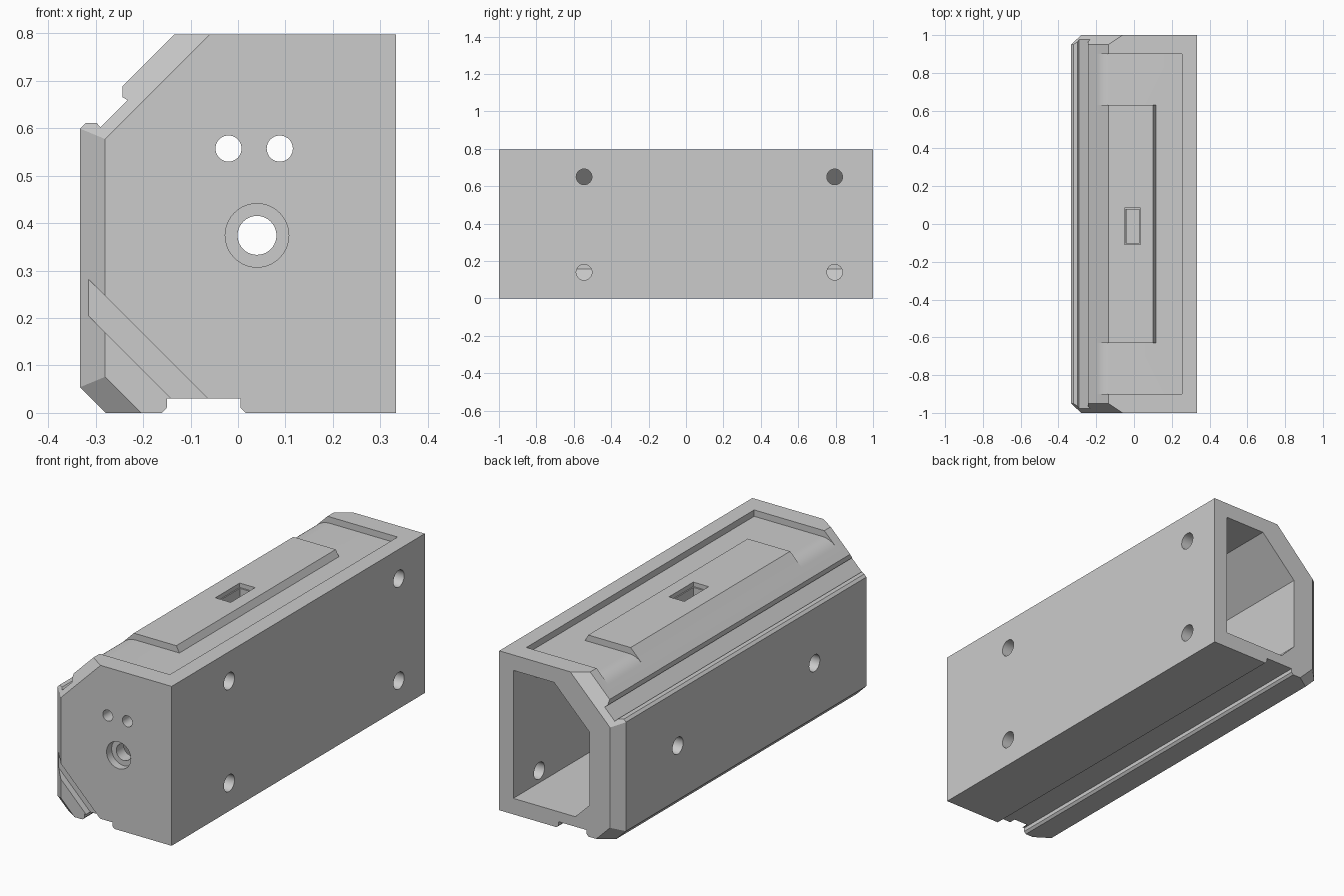
import bpy, bmesh, math
from mathutils import Vector, Matrix

if "Cube" in bpy.data.objects:
    bpy.data.objects.remove(bpy.data.objects["Cube"])

grey = bpy.data.materials.new("light_grey")
grey.diffuse_color = (0.6, 0.6, 0.6, 1)
grey.use_nodes = True
grey.node_tree.nodes["Principled BSDF"].inputs["Base Color"].default_value = grey.diffuse_color


def finish(bm, name):
    bmesh.ops.recalc_face_normals(bm, faces=bm.faces[:])
    me = bpy.data.meshes.new(name)
    bm.to_mesh(me)
    bm.free()
    me.materials.append(grey)
    ob = bpy.data.objects.new(name, me)
    bpy.context.collection.objects.link(ob)
    return ob


def prism_bm(profile, y0, y1):
    """Closed x-z profile extruded along y."""
    bm = bmesh.new()
    face = bm.faces.new([bm.verts.new((x, y0, z)) for x, z in profile])
    ext = bmesh.ops.extrude_face_region(bm, geom=[face])["geom"]
    verts = [g for g in ext if isinstance(g, bmesh.types.BMVert)]
    bmesh.ops.translate(bm, verts=verts, vec=(0, y1 - y0, 0))
    return bm


def prism(name, profile, y0, y1):
    return finish(prism_bm(profile, y0, y1), name)


def box(name, x0, x1, y0, y1, z0, z1):
    return prism(name, [(x0, z0), (x1, z0), (x1, z1), (x0, z1)], y0, y1)


def cylinder(name, center, radius, length, axis):
    bm = bmesh.new()
    turn = Matrix.Rotation(math.pi / 2, 4, 'Y' if axis == 'x' else 'X')
    bmesh.ops.create_cone(bm, cap_ends=True, segments=40, radius1=radius,
                          radius2=radius, depth=length,
                          matrix=Matrix.Translation(center) @ turn)
    return finish(bm, name)


def cut(target, cutter):
    """Subtract the cutter from the target, then discard it."""
    cutter.hide_render = True
    mod = target.modifiers.new("cut", 'BOOLEAN')
    mod.operation = 'DIFFERENCE'
    mod.solver = 'EXACT'
    mod.object = cutter
    bpy.context.view_layer.objects.active = target
    bpy.ops.object.modifier_apply(modifier=mod.name)
    bpy.data.objects.remove(cutter)


# Housing block with bevelled left-hand corners
TOP = 0.797
bm = prism_bm([(0.333, 0), (0.333, TOP), (-0.135, TOP), (-0.333, 0.599),
               (-0.333, 0.054), (-0.279, 0)], -1, 1)

# Chamfers where the three left-hand facets meet both ends
h = math.sqrt(0.5)
for px, pz, nx, nz in [(-0.135, TOP, -h, h), (-0.333, 0.3, -1, 0),
                       (-0.279, 0, -h, -h)]:
    for s in (-1, 1):
        res = bmesh.ops.bisect_plane(
            bm, geom=bm.verts[:] + bm.edges[:] + bm.faces[:],
            plane_co=(px, 0.95 * s, pz),
            plane_no=Vector((nx * 0.05, s * 0.053, nz * 0.05)).normalized(),
            clear_outer=True)
        bmesh.ops.holes_fill(bm, edges=[e for e in bm.edges if e.is_boundary], sides=0)
housing = finish(bm, "housing")

# Hollow interior, open at the back
cut(housing, prism("cavity", [(0.255, 0.08), (0.255, 0.72), (0.03, 0.72),
                              (-0.165, 0.525), (-0.165, 0.157), (-0.088, 0.08)],
                   -0.9, 1.1))

# Top pocket with a rounded run-out onto the slanted facet
a, corner, b = Vector((-0.12, 0.765)), Vector((-0.167, 0.765)), Vector((-0.2, 0.732))
curve = [a * (1 - t) ** 2 + corner * 2 * t * (1 - t) + b * t * t
         for t in [i / 8 for i in range(9)]]
pocket = prism("pocket", [(0.253, 0.9), (0.253, 0.765)] + [tuple(p) for p in curve]
               + [(-0.22, 0.722), (-0.3, 0.9)], -0.9, 0.9)
# Raised plate left standing in the pocket
cut(pocket, prism("plate_keep", [(0.125, 0.75), (0.034, 0.92), (-0.4, 0.92),
                                 (-0.4, 0.65), (0.0, 0.65)], -0.63, 0.63))
cut(housing, pocket)

# Long groove in the slanted facet
cut(housing, prism("side_groove", [(-0.243, 0.72), (-0.243, 0.665), (-0.233, 0.659),
                                   (-0.29, 0.602), (-0.298, 0.611), (-0.345, 0.611),
                                   (-0.345, 0.66)], -1.1, 1.1))

# Long groove in the underside
cut(housing, prism("bottom_groove", [(-0.17, -0.01), (-0.15, 0.011), (-0.15, 0.03),
                                     (0.005, 0.03), (0.005, 0.011), (0.026, -0.01)],
                   -1.1, 1.1))

# Diagonal channel across the lower front corner
cut(housing, prism("front_channel", [(-0.4, 0.29), (-0.4, 0.367), (-0.05, 0.017),
                                     (-0.127, 0.017)], -1.1, -0.967))

# Stepped window in the plate
cut(housing, box("window_step", -0.05, 0.035, -0.108, 0.085, 0.775, 0.9))
cut(housing, box("window", -0.044, 0.029, -0.1, 0.077, 0.65, 0.9))

# Front holes: counterbored shaft hole and two small ones
cut(housing, cylinder("counterbore", (0.04, -1.0, 0.374), 0.067, 0.08, 'y'))
for x, z, r in [(0.04, 0.374, 0.041), (-0.02, 0.557, 0.0275), (0.088, 0.557, 0.0275)]:
    cut(housing, cylinder("front_hole", (x, -0.95, z), r, 0.3, 'y'))

# Mounting holes in the right wall and the left wall
for y in (-0.545, 0.795):
    for z in (0.14, 0.65):
        cut(housing, cylinder("right_hole", (0.3, y, z), 0.042, 0.2, 'x'))
for y in (-0.54, 0.54):
    cut(housing, cylinder("left_hole", (-0.25, y, 0.325), 0.042, 0.3, 'x'))

# Smooth the holes and the pocket curve, keep the edges sharp
bpy.ops.object.select_all(action='DESELECT')
housing.select_set(True)
bpy.context.view_layer.objects.active = housing
bpy.ops.object.shade_smooth_by_angle(angle=math.radians(25))
